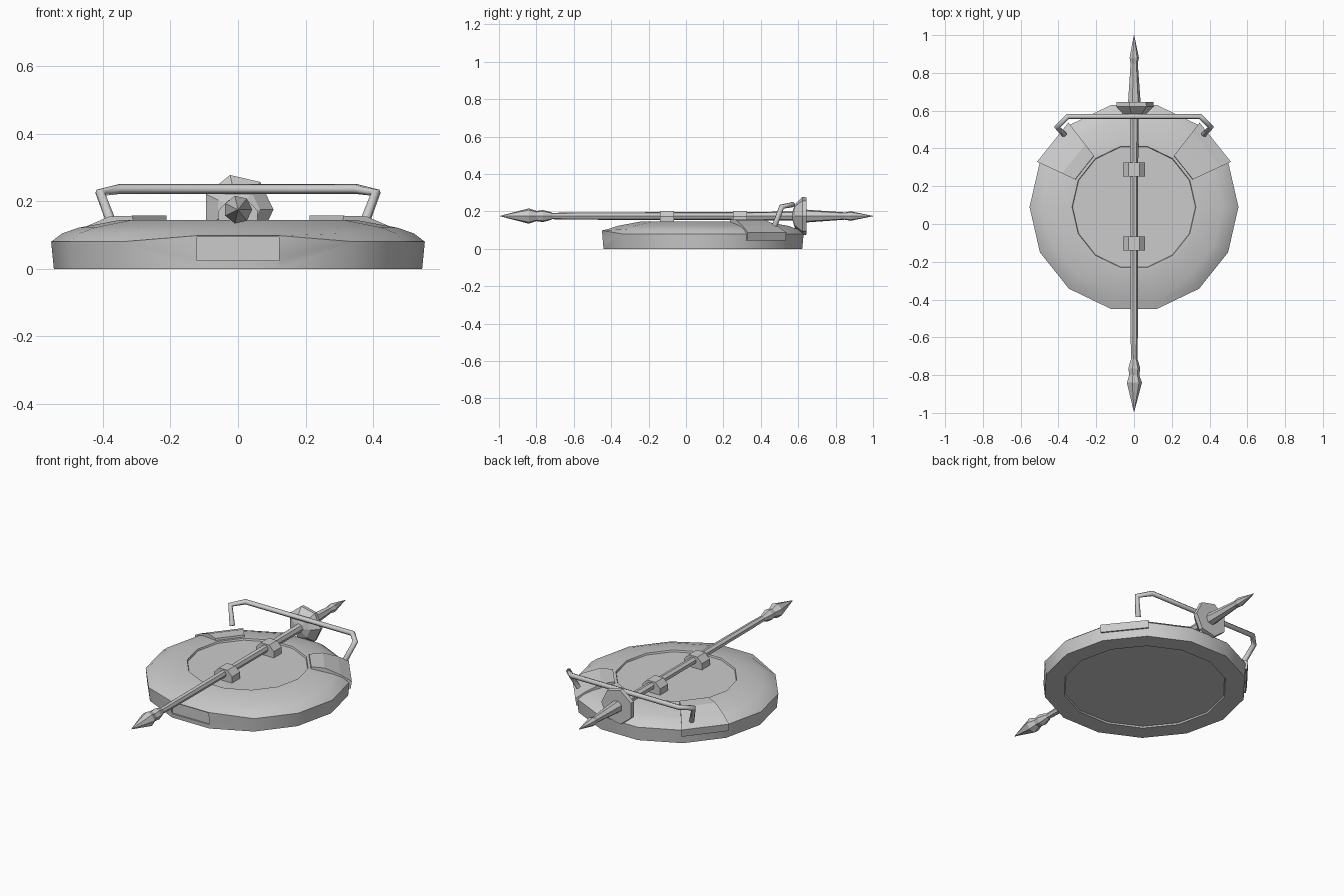
import bpy, bmesh, math
from mathutils import Vector

if "Cube" in bpy.data.objects:
    bpy.data.objects.remove(bpy.data.objects["Cube"])

N = 14
STEP = 2 * math.pi / N
CY = 0.09      # centre of the round body
SZ = 0.175     # height of the spear axis


def make(name, verts, faces, smooth=None):
    me = bpy.data.meshes.new(name)
    me.from_pydata([tuple(v) for v in verts], [], faces)
    bm = bmesh.new()
    bm.from_mesh(me)
    bmesh.ops.remove_doubles(bm, verts=bm.verts, dist=1e-5)
    bmesh.ops.recalc_face_normals(bm, faces=bm.faces)
    bm.to_mesh(me)
    bm.free()
    ob = bpy.data.objects.new(name, me)
    bpy.context.collection.objects.link(ob)
    if smooth:
        bpy.ops.object.select_all(action='DESELECT')
        ob.select_set(True)
        bpy.context.view_layer.objects.active = ob
        bpy.ops.object.shade_smooth_by_angle(angle=math.radians(smooth))
    return ob


def skin(name, rings, smooth=None):
    """Join closed rings of equal length and cap both ends."""
    n = len(rings[0])
    verts = [v for r in rings for v in r]
    faces = [(k * n + i, k * n + (i + 1) % n, (k + 1) * n + (i + 1) % n, (k + 1) * n + i)
             for k in range(len(rings) - 1) for i in range(n)]
    faces += [tuple(range(n))[::-1], tuple(range(len(verts) - n, len(verts)))]
    return make(name, verts, faces, smooth)


def polar(r, a, z):
    return Vector((r * math.cos(a), CY + r * math.sin(a), z))


# Round body: stepped underside, rim, shoulder and recessed top
profile = [(0.435, 0.008), (0.44, 0), (0.545, 0), (0.553, 0.08), (0.52, 0.105),
           (0.47, 0.122), (0.345, 0.145), (0.328, 0.145), (0.325, 0.135)]
rings = []
for r, z in profile:
    ring = [polar(r, i * STEP, z) for i in range(N)]
    if z == 0.08:                       # rim rises over the front panel
        ring[10].z = ring[11].z = 0.098
    rings.append(ring)
body = skin("round_body", rings, 35)

# Shallow front pocket
bpy.ops.mesh.primitive_cube_add(size=1, location=(0, CY - 0.54, 0.059))
cutter = bpy.context.object
cutter.name = "pocket_cutter"
cutter.scale = (0.244, 0.03, 0.07)
cutter.hide_render = True
cutter.hide_set(True)
mod = body.modifiers.new("pocket", 'BOOLEAN')
mod.operation = 'DIFFERENCE'
mod.object = cutter

# Wedge covers, one facet wide, holding the handle
wedge = [(0.34, 0.12), (0.345, 0.157), (0.42, 0.155), (0.505, 0.122),
         (0.566, 0.088), (0.56, 0.045), (0.5, 0.045)]
for side, mid in (("right", 1.5 * STEP), ("left", math.pi - 1.5 * STEP)):
    skin(side + "_cover", [[polar(r, mid + s * 0.236, z) for r, z in wedge] for s in (-1, 1)])

# Bent handle bar
half = [(0.37, 0.475, 0.125), (0.408, 0.512, 0.225), (0.35, 0.57, 0.236)]
path = [(-x, y, z) for x, y, z in half] + half[::-1]
cu = bpy.data.curves.new("handle_bar", 'CURVE')
cu.dimensions = '3D'
sp = cu.splines.new('POLY')
sp.points.add(len(path) - 1)
for p, c in zip(sp.points, path):
    p.co = (*c, 1)
cu.bevel_depth = 0.015
cu.bevel_resolution = 1
cu.use_fill_caps = True
bpy.context.collection.objects.link(bpy.data.objects.new("handle_bar", cu))


# Seven-sided spear parts turned about the y axis
def turned(name, prof, n=7):
    return skin(name, [[(r * math.cos(2 * math.pi * i / n), y, SZ + r * math.sin(2 * math.pi * i / n))
                        for i in range(n)] for y, r in prof])


turned("spear_head", [(-0.995, 0.001), (-0.84, 0.042), (-0.80, 0.028), (-0.765, 0.033),
                      (-0.725, 0.022), (-0.71, 0.015)])
turned("spear_shaft", [(-0.73, 0.017), (-0.6, 0.02), (0.3, 0.022), (0.6, 0.025)])
turned("spear_guard", [(0.57, 0.025), (0.582, 0.065), (0.622, 0.105), (0.645, 0.102), (0.645, 0.03)])
turned("spear_grip", [(0.63, 0.036), (0.85, 0.02), (0.88, 0.026), (1.0, 0.001)])

# Clips clamping the shaft to the top
clip = [(-0.058, 0.13), (-0.058, 0.172), (-0.028, 0.203), (0.028, 0.203), (0.058, 0.172), (0.058, 0.13)]
for name, y in (("rear_clip", 0.288), ("front_clip", -0.102)):
    skin(name, [[(x, y + d, z) for x, z in clip] for d in (-0.037, 0.037)])
